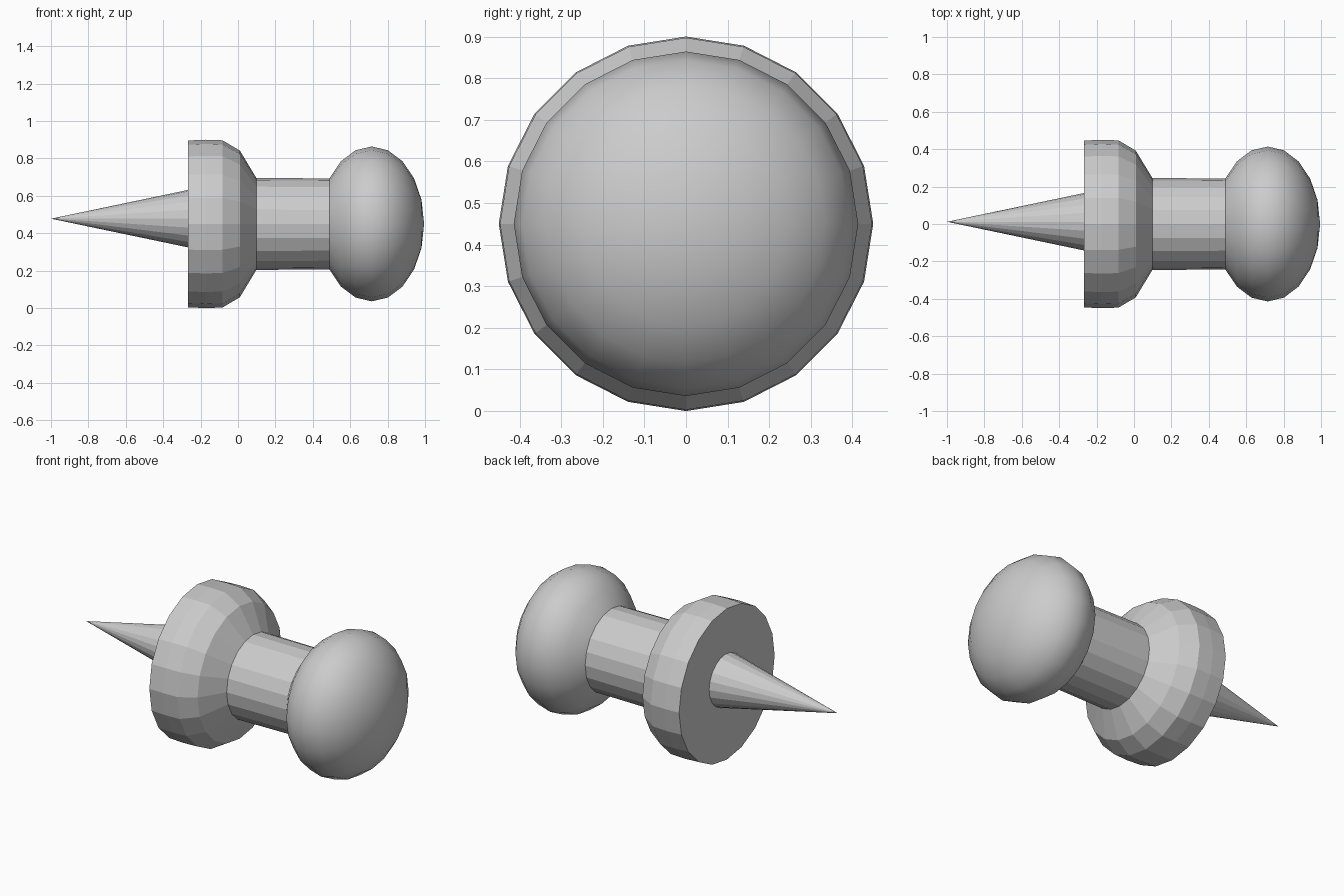
import bpy, bmesh
from math import pi, sin, cos

cube = bpy.data.objects.get("Cube")
if cube:
    bpy.data.objects.remove(cube, do_unlink=True)

SIDES = 20
AXIS_Z = 0.45

grey = bpy.data.materials.new("plain grey")
grey.use_nodes = True
colour = (0.6, 0.6, 0.6, 1)
grey.diffuse_color = colour
grey.node_tree.nodes["Principled BSDF"].inputs["Base Color"].default_value = colour


def lathe(name, profile, y=0.0, z=AXIS_Z, smooth=False, caps=(False, False)):
    """Spin (x, radius) points around an axis along x; zero radius is a pole."""
    bm = bmesh.new()
    rings = []
    for x, r in profile:
        n = SIDES if r > 0 else 1
        rings.append([bm.verts.new((x, y + r * sin(2 * pi * i / SIDES),
                                    z + r * cos(2 * pi * i / SIDES))) for i in range(n)])
    for a, b in zip(rings, rings[1:]):
        for i in range(SIDES):
            j = (i + 1) % SIDES
            corners = [a[i % len(a)], a[j % len(a)], b[j % len(b)], b[i % len(b)]]
            bm.faces.new(list(dict.fromkeys(corners)))
    for ring, cap in zip((rings[0], rings[-1]), caps):
        if cap:
            bm.faces.new(ring)
    bmesh.ops.recalc_face_normals(bm, faces=bm.faces)
    for f in bm.faces:
        f.smooth = smooth
    mesh = bpy.data.meshes.new(name)
    bm.to_mesh(mesh)
    bm.free()
    mesh.materials.append(grey)
    obj = bpy.data.objects.new(name, mesh)
    bpy.context.collection.objects.link(obj)
    return obj


# Metal spike, slightly off the main axis
lathe("spike", [(-1, 0), (-0.265, 0.154)], y=0.012, z=0.478, caps=(False, True))

# Faceted collar with a flat face towards the spike
lathe("collar", [(-0.267, 0.446), (-0.175, 0.45), (-0.083, 0.447),
                 (0.01, 0.392), (0.098, 0.246)], caps=(True, True))

# Straight grip between collar and head
lathe("grip", [(0.098, 0.246), (0.493, 0.243)], caps=(True, True))

# Rounded head: flattened ball, open where it meets the grip
steps = [k * pi / 10 for k in range(-3, 5)]
dome = [(0.715 + 0.28 * sin(a), 0.414 * cos(a)) for a in steps] + [(0.995, 0)]
lathe("head", dome, smooth=True, caps=(False, False))
